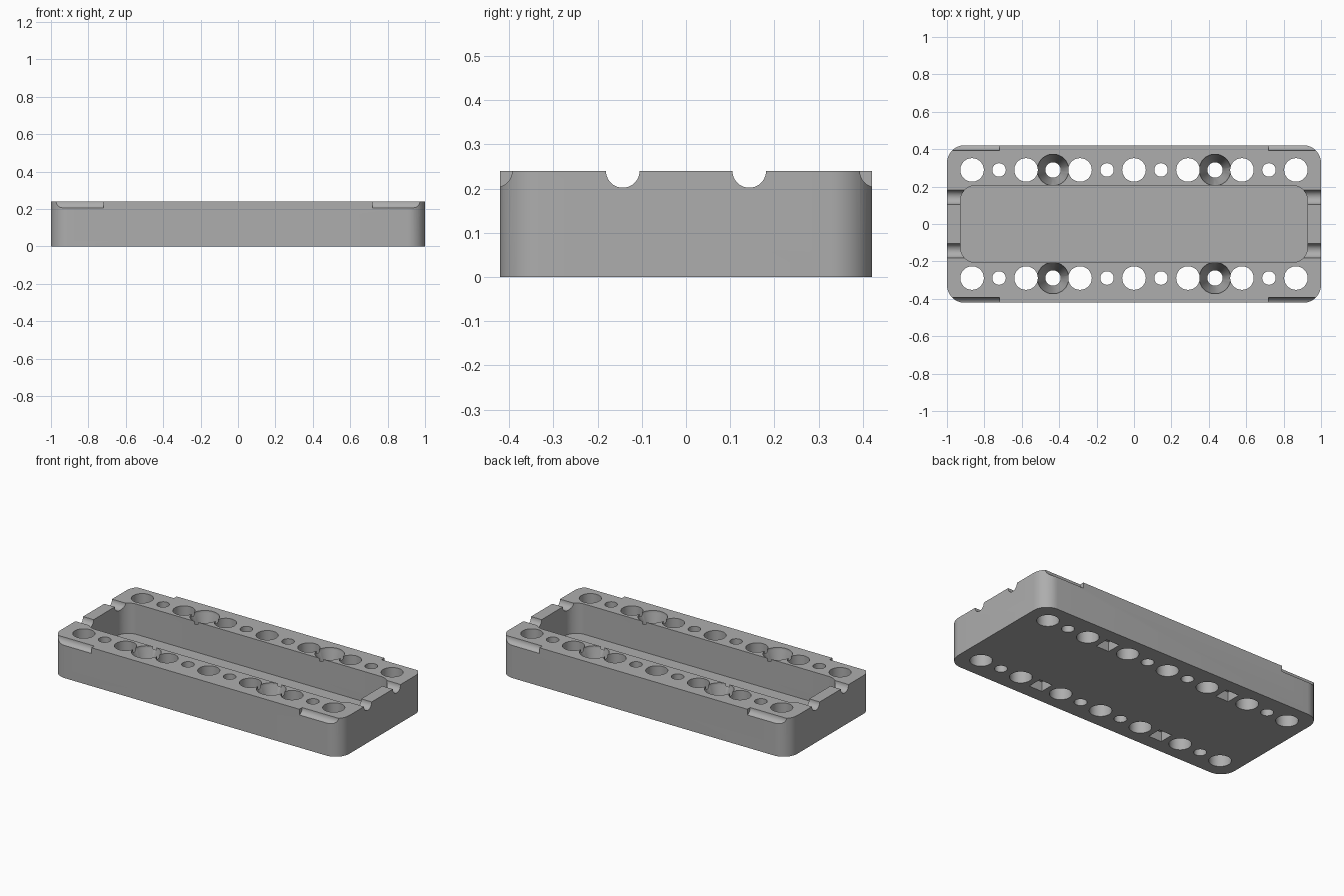
import bpy, bmesh, math

scene_cube = bpy.data.objects.get("Cube")
if scene_cube:
    bpy.data.objects.remove(scene_cube, do_unlink=True)

grey = bpy.data.materials.new("plain grey")
grey.use_nodes = True
colour = (0.42, 0.42, 0.42, 1)
grey.diffuse_color = colour
grey.node_tree.nodes["Principled BSDF"].inputs["Base Color"].default_value = colour

HEIGHT = 0.24
PITCH = 0.1443
ROW_Y = 0.289


def loft(name, rings):
    """Solid joining matching rings of points, capped at both ends."""
    bm = bmesh.new()
    loops = [[bm.verts.new(p) for p in ring] for ring in rings]
    n = len(loops[0])
    for a, b in zip(loops, loops[1:]):
        for i in range(n):
            j = (i + 1) % n
            bm.faces.new((a[i], a[j], b[j], b[i]))
    bm.faces.new(loops[0][::-1])
    bm.faces.new(loops[-1])
    bmesh.ops.recalc_face_normals(bm, faces=bm.faces)
    mesh = bpy.data.meshes.new(name)
    bm.to_mesh(mesh)
    bm.free()
    mesh.materials.append(grey)
    obj = bpy.data.objects.new(name, mesh)
    bpy.context.collection.objects.link(obj)
    return obj


def rounded_slab(name, hx, hy, radius, z0, z1, steps=12):
    outline = []
    for k, (sx, sy) in enumerate(((1, 1), (-1, 1), (-1, -1), (1, -1))):
        for i in range(steps + 1):
            a = math.pi / 2 * (k + i / steps)
            outline.append((sx * (hx - radius) + radius * math.cos(a),
                            sy * (hy - radius) + radius * math.sin(a)))
    return loft(name, [[(x, y, z) for x, y in outline] for z in (z0, z1)])


def turned(name, x, y, profile, sides=40, turn=0):
    """Upright solid of revolution from (radius, z) pairs."""
    angles = [turn + math.tau * i / sides for i in range(sides)]
    return loft(name, [[(x + r * math.cos(a), y + r * math.sin(a), z) for a in angles]
                       for r, z in profile])


def rod(name, x0, x1, y, z, radius, sides=40):
    angles = [math.tau * i / sides for i in range(sides)]
    return loft(name, [[(x, y + radius * math.cos(a), z + radius * math.sin(a))
                        for a in angles] for x in (x0, x1)])


# Main block and its cutters
block = rounded_slab("tray_block", 1, 0.421, 0.095, 0, HEIGHT)
cutters = [rounded_slab("pocket_cutter", 0.927, 0.206, 0.08, 0.05, 0.3)]

# Two rows of through holes, countersunk screw holes and square nut recesses
for y in (-ROW_Y, ROW_Y):
    for i in range(-6, 7):
        x = i * PITCH
        if abs(i) == 3:
            cutters.append(turned("screw_hole_cutter", x, y, [
                (0.041, -0.1), (0.041, 0.13), (0.084, 0.225), (0.084, 0.3)]))
            cutters.append(turned("nut_recess_cutter", x, y, [
                (0.064, -0.1), (0.064, 0.06)], sides=4, turn=math.pi / 4))
        else:
            radius = 0.063 if i % 2 == 0 else 0.036
            cutters.append(turned("peg_hole_cutter", x, y, [(radius, -0.1), (radius, 0.3)]))

# Round grooves over the end walls and along the corners of the long edges
for side in (-1, 1):
    for y in (-0.143, 0.143):
        cutters.append(rod("end_groove_cutter", side * 0.85, side * 1.1, y, HEIGHT, 0.038))
    for y in (-0.43, 0.43):
        cutters.append(rod("edge_groove_cutter", side * 0.72, side * 1.1, y, HEIGHT, 0.037))

# Cut one by one, so that overlapping holes stay clean
for cutter in cutters:
    cutter.hide_render = True
    mod = block.modifiers.new(cutter.name, "BOOLEAN")
    mod.operation = "DIFFERENCE"
    mod.solver = "EXACT"
    mod.object = cutter
bpy.context.view_layer.update()
result = bpy.data.meshes.new_from_object(
    block.evaluated_get(bpy.context.evaluated_depsgraph_get()))
block.modifiers.clear()
block.data = result
for cutter in cutters:
    bpy.data.objects.remove(cutter, do_unlink=True)

bpy.ops.object.select_all(action="DESELECT")
block.select_set(True)
bpy.context.view_layer.objects.active = block
bpy.ops.object.shade_smooth_by_angle(angle=math.radians(30))
